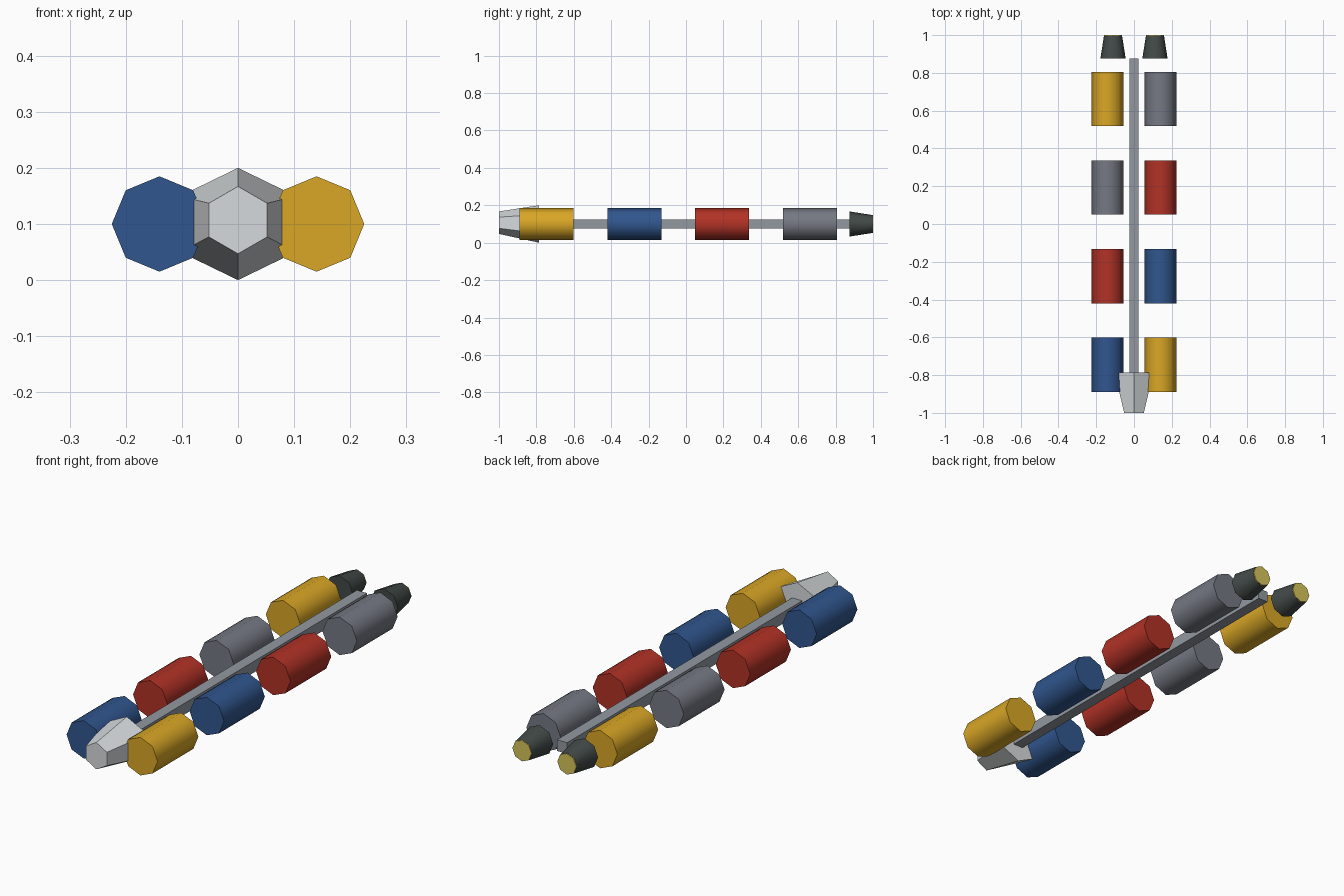
import bpy, bmesh, math
from mathutils import Matrix

if "Cube" in bpy.data.objects:
    bpy.data.objects.remove(bpy.data.objects["Cube"], do_unlink=True)


def material(name, *srgb):
    """Flat material from 0-255 display values, stored as linear."""
    lin = [((c / 255 + 0.055) / 1.055) ** 2.4 for c in srgb] + [1]
    m = bpy.data.materials.new(name)
    m.use_nodes = True
    m.diffuse_color = lin
    m.node_tree.nodes["Principled BSDF"].inputs["Base Color"].default_value = lin
    return m


yellow = material("yellow paint", 218, 167, 38)
blue = material("blue paint", 48, 86, 142)
red = material("red paint", 178, 50, 38)
grey = material("grey paint", 117, 121, 131)
steel = material("beam steel", 146, 153, 160)
hull = material("pale hull", 214, 218, 220)
dark = material("engine dark", 66, 74, 72)
glow = material("exhaust glow", 214, 196, 90)


def finish(bm, name, mat, smooth=False):
    bmesh.ops.recalc_face_normals(bm, faces=bm.faces)
    mesh = bpy.data.meshes.new(name)
    bm.to_mesh(mesh)
    bm.free()
    mesh.materials.append(mat)
    obj = bpy.data.objects.new(name, mesh)
    bpy.context.collection.objects.link(obj)
    if smooth:
        bpy.ops.object.select_all(action="DESELECT")
        obj.select_set(True)
        bpy.context.view_layer.objects.active = obj
        bpy.ops.object.shade_smooth_by_angle(angle=math.radians(60))
    return obj


def drum(name, mat, x, y0, y1, r0, r1, smooth=True):
    """Eight-sided drum lying along y, with a corner pointing sideways."""
    bm = bmesh.new()
    rings = []
    for y, r in ((y0, r0), (y1, r1)):
        angles = [math.tau * i / 8 for i in range(8)]
        rings.append([bm.verts.new((x + r * math.cos(a), y, 0.1 + r * math.sin(a)))
                      for a in angles])
    bridge(bm, *rings)
    return finish(bm, name, mat, smooth)


def bridge(bm, a, b):
    """Close two rings into a solid."""
    bm.faces.new(a)
    bm.faces.new(b)
    n = len(a)
    for i in range(n):
        j = (i + 1) % n
        bm.faces.new((a[i], a[j], b[j], b[i]))


# Cargo containers in two rows
half = 0.144
rows = {"left": (0.14, (yellow, blue, red, grey)),
        "right": (-0.14, (blue, red, grey, yellow))}
for side, (x, paints) in rows.items():
    for i, paint in enumerate(paints):
        y = -0.745 + 0.469 * i
        drum(f"{side}_container_{i + 1}", paint, x, y - half, y + half, 0.085, 0.085)

# Central spine beam
bm = bmesh.new()
bmesh.ops.create_cube(bm, size=1, matrix=Matrix.Translation((0, 0.04, 0.1))
                      @ Matrix.Diagonal((0.05, 1.67, 0.05, 1)))
finish(bm, "spine_beam", steel)

# Tapered six-sided cockpit
bm = bmesh.new()
rings = []
for y, width, height, z in ((-1, 0.052, 0.06, 0.107), (-0.785, 0.103, 0.1, 0.1)):
    ring = []
    for i in range(6):
        a = math.radians(90 + 60 * i)
        ring.append(bm.verts.new((width * math.cos(a) / math.cos(math.pi / 6), y,
                                  z + height * math.sin(a))))
    rings.append(ring)
bridge(bm, *rings)
finish(bm, "cockpit", hull)

# Twin engines with glowing exhaust discs
for side, x in (("left", 0.111), ("right", -0.111)):
    drum(f"{side}_engine", dark, x, 0.875, 0.996, 0.067, 0.048)
    drum(f"{side}_exhaust", glow, x, 0.995, 1.0, 0.047, 0.047, False)
